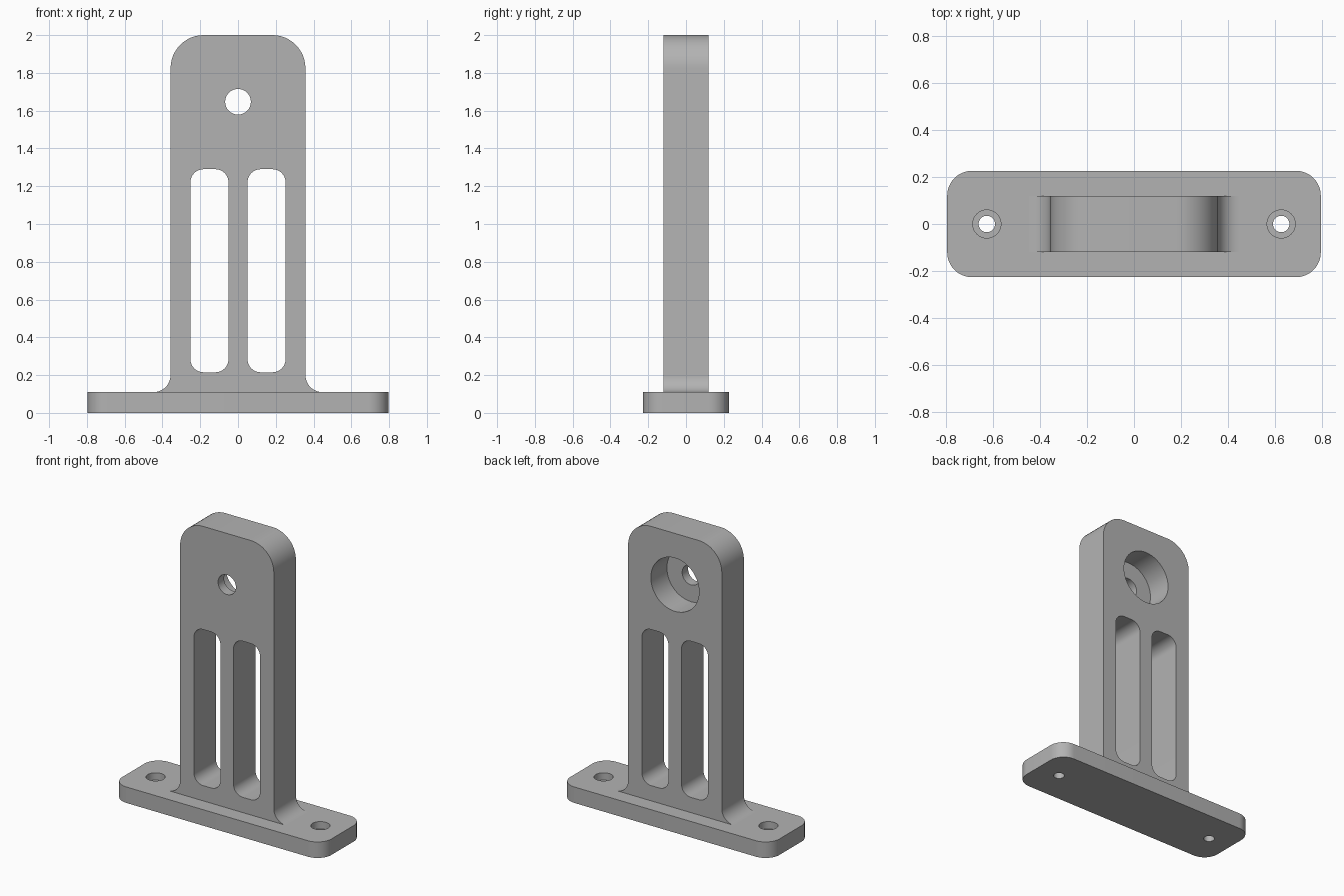
import bpy, bmesh
from math import sin, cos, pi, radians
from mathutils import Matrix

if "Cube" in bpy.data.objects:
    bpy.data.objects.remove(bpy.data.objects["Cube"], do_unlink=True)

grey = bpy.data.materials.new("plain grey")
grey.use_nodes = True
colour = (0.45, 0.45, 0.45, 1)
grey.diffuse_color = colour
grey.node_tree.nodes["Principled BSDF"].inputs["Base Color"].default_value = colour

# Turns a profile drawn in x and height so that it is extruded along y
UPRIGHT = Matrix.Rotation(radians(90), 4, 'X')
FLAT = Matrix.Identity(4)


def arc(cx, cy, r, start, end, steps=12):
    """Points on an arc, angles in degrees."""
    angles = [radians(start + (end - start) * i / steps) for i in range(steps + 1)]
    return [(cx + r * cos(a), cy + r * sin(a)) for a in angles]


def rounded_rect(x0, x1, y0, y1, r):
    return (arc(x1 - r, y1 - r, r, 0, 90) + arc(x0 + r, y1 - r, r, 90, 180)
            + arc(x0 + r, y0 + r, r, 180, 270) + arc(x1 - r, y0 + r, r, 270, 360))


def circle(cx, cy, r):
    return arc(cx, cy, r, 0, 360, 48)[:-1]


def prism(name, profile, low, high, turn=FLAT):
    """Extrudes a profile from low to high along its normal."""
    bm = bmesh.new()
    face = bm.faces.new([bm.verts.new((x, y, low)) for x, y in profile])
    grown = bmesh.ops.extrude_face_region(bm, geom=[face])["geom"]
    moved = [v for v in grown if isinstance(v, bmesh.types.BMVert)]
    bmesh.ops.translate(bm, verts=moved, vec=(0, 0, high - low))
    bmesh.ops.recalc_face_normals(bm, faces=bm.faces)
    bm.transform(turn)
    mesh = bpy.data.meshes.new(name)
    bm.to_mesh(mesh)
    bm.free()
    mesh.materials.append(grey)
    obj = bpy.data.objects.new(name, mesh)
    bpy.context.collection.objects.link(obj)
    return obj


def activate(obj):
    bpy.ops.object.select_all(action='DESELECT')
    obj.select_set(True)
    bpy.context.view_layer.objects.active = obj


def cut(obj, cutter):
    """Subtracts the cutter and removes it."""
    cutter.hide_render = True
    activate(obj)
    mod = obj.modifiers.new("cut", 'BOOLEAN')
    mod.operation, mod.solver, mod.object = 'DIFFERENCE', 'EXACT', cutter
    bpy.ops.object.modifier_apply(modifier=mod.name)
    bpy.data.objects.remove(cutter, do_unlink=True)


BASE_TOP = 0.11
HALF_W, HALF_T = 0.357, 0.12
BORE_Z = 1.647

# Base plate with two counterbored screw holes
base = prism("base_plate", rounded_rect(-0.797, 0.797, -0.227, 0.227, 0.106), 0, BASE_TOP)
for side in (-1, 1):
    x = side * 0.628
    cut(base, prism("screw_hole", circle(x, 0, 0.035), -0.1, 0.2))
    cut(base, prism("screw_recess", circle(x, 0, 0.06), BASE_TOP - 0.05, 0.2))

# Upright plate: rounded top corners, concave fillets at the foot
top_r, foot_r = 0.175, 0.09
right_edge = (arc(HALF_W + foot_r, BASE_TOP + foot_r, foot_r, 270, 180)
              + arc(HALF_W - top_r, 2 - top_r, top_r, 0, 90))
outline = right_edge + [(-x, z) for x, z in reversed(right_edge)]
upright = prism("upright_plate", outline, -HALF_T, HALF_T, UPRIGHT)

# Two long slots
for x0, x1 in ((-0.252, -0.05), (0.05, 0.252)):
    cut(upright, prism("slot", rounded_rect(x0, x1, 0.215, 1.29, 0.07), -0.3, 0.3, UPRIGHT))

# Small through hole with a wide recess on the back
cut(upright, prism("through_hole", circle(0, BORE_Z, 0.068), -0.3, 0.3, UPRIGHT))
cut(upright, prism("back_recess", circle(0, BORE_Z, 0.184), -0.3, 0.055, UPRIGHT))

for obj in (base, upright):
    activate(obj)
    bpy.ops.object.shade_smooth_by_angle(angle=radians(30))
